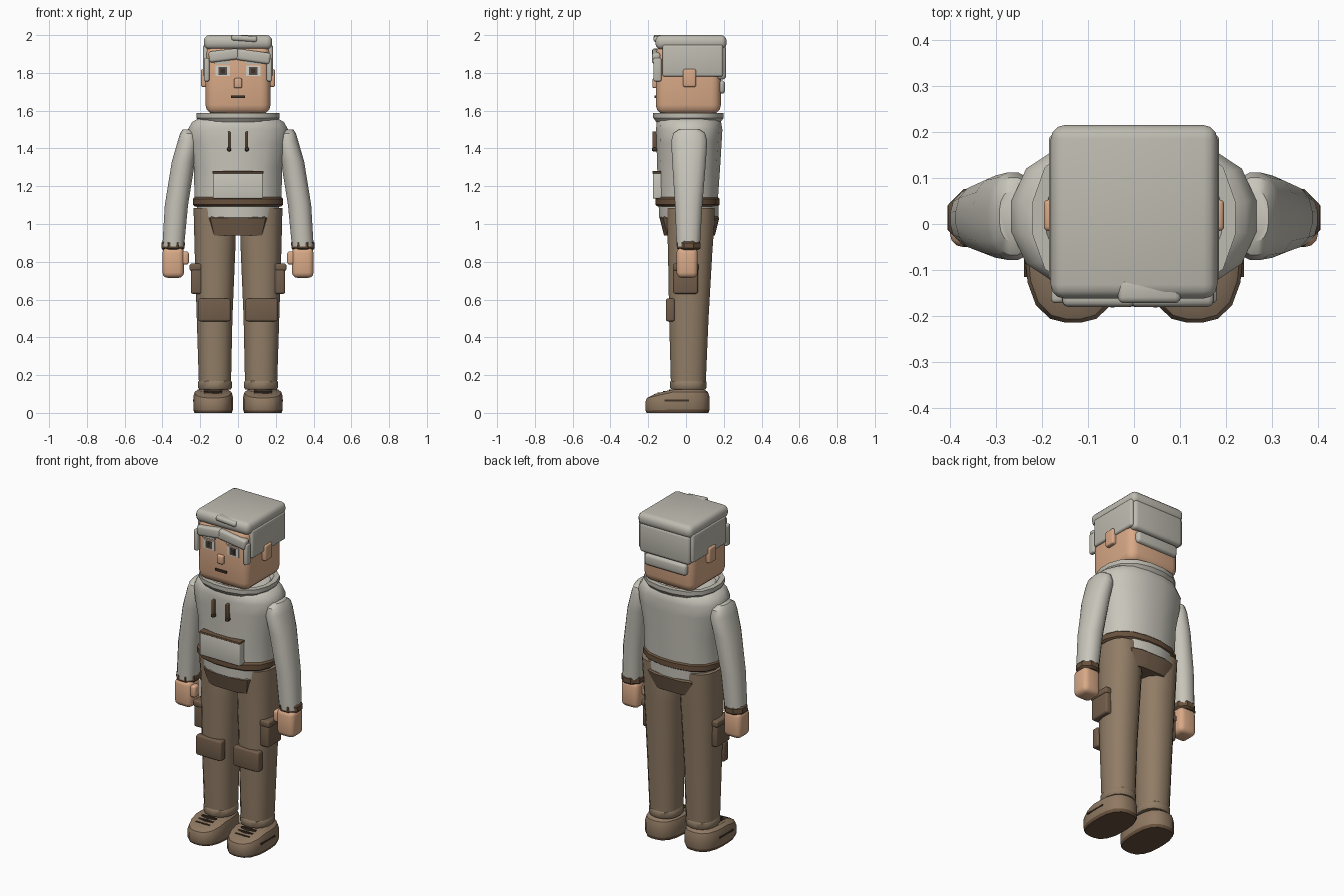
import bpy, bmesh, math
from mathutils import Matrix, Vector

cube = bpy.data.objects.get("Cube")
if cube:
    bpy.data.objects.remove(cube, do_unlink=True)


def material(name, r, g, b):
    m = bpy.data.materials.new(name)
    m.use_nodes = True
    col = [(c / 255) ** 2.2 for c in (r, g, b)] + [1]
    m.diffuse_color = col
    m.node_tree.nodes["Principled BSDF"].inputs["Base Color"].default_value = col
    return m


SKIN = material("skin", 216, 168, 134)
HAIR = material("grey hair", 188, 185, 174)
CLOTH = material("pale cloth", 199, 196, 185)
TROUSER = material("trouser brown", 144, 124, 102)
PATCH = material("patch brown", 114, 94, 76)
TRIM = material("trim brown", 104, 82, 63)
SHOE = material("shoe brown", 142, 120, 98)
DARK = material("dark brown", 66, 54, 44)
WHITE = material("eye white", 212, 210, 202)
IRIS = material("iris grey", 88, 80, 74)


def finish(name, bm, *mats, angle=35):
    bmesh.ops.recalc_face_normals(bm, faces=bm.faces[:])
    me = bpy.data.meshes.new(name)
    bm.to_mesh(me)
    bm.free()
    for m in mats:
        me.materials.append(m)
    for p in me.polygons:
        p.use_smooth = True
    me.set_sharp_from_angle(angle=math.radians(angle))
    ob = bpy.data.objects.new(name, me)
    bpy.context.collection.objects.link(ob)
    return ob


def box(name, xs, ys, zs, mat, bevel=0.0, tilt=0.0):
    """Rounded box between limits, tilted about the y axis."""
    lo, hi = (Vector(v) for v in zip(xs, ys, zs))
    size = hi - lo
    bm = bmesh.new()
    bmesh.ops.create_cube(bm, size=1)
    bmesh.ops.scale(bm, vec=[abs(c) for c in size], verts=bm.verts)
    if bevel:
        bmesh.ops.bevel(bm, geom=bm.edges[:], offset=bevel, segments=3,
                        profile=0.5, affect='EDGES')
    bm.transform(Matrix.Translation((lo + hi) / 2)
                 @ Matrix.Rotation(math.radians(tilt), 4, 'Y'))
    return finish(name, bm, mat)


def loft_mesh(rings, seg=16, power=2.3, loop=False):
    """Stack of rounded outlines, each given as z, cx, rx, cy, ry."""
    bm = bmesh.new()
    rows = []
    for z, cx, rx, cy, ry in rings:
        row = []
        for i in range(seg):
            a = 2 * math.pi * (i + 0.5) / seg
            c, s = math.cos(a), math.sin(a)
            k = (abs(c) ** power + abs(s) ** power) ** (-1 / power)
            row.append(bm.verts.new((cx + rx * c * k, cy + ry * s * k, z)))
        rows.append(row)
    pairs = list(zip(rows, rows[1:]))
    if loop:
        pairs.append((rows[-1], rows[0]))
    else:
        bm.faces.new(rows[0])
        bm.faces.new(rows[-1])
    for a, b in pairs:
        for i in range(seg):
            j = (i + 1) % seg
            bm.faces.new((a[i], a[j], b[j], b[i]))
    return bm


def loft(name, rings, mat, seg=16, power=2.3, loop=False):
    return finish(name, loft_mesh(rings, seg, power, loop), mat)


# Head and neck
box("head", (-.172, .172), (-.16, .185), (1.58, 1.95), SKIN, .05)
loft("neck", [(1.5, 0, .12, .015, .12), (1.62, 0, .12, .015, .12)], SKIN)
box("nose", (-.021, .021), (-.178, -.15), (1.72, 1.772), SKIN, .008)
box("mouth", (-.037, .037), (-.168, -.159), (1.668, 1.681), DARK)

# Hair
box("hair_top", (-.181, .181), (-.162, .215), (1.925, 2), HAIR, .03)
box("hair_back", (-.168, .168), (.16, .213), (1.765, 1.945), HAIR, .02)
box("hair_nape", (-.14, .14), (.165, .207), (1.69, 1.76), HAIR, .018)
box("hair_tuft", (-.035, .102), (-.172, -.12), (1.967, 1.998), HAIR, .013, 4)
box("fringe_right", (-.155, .005), (-.18, -.135), (1.863, 1.922), HAIR, .014, -7)
box("fringe_left", (-.012, .172), (-.18, -.135), (1.857, 1.917), HAIR, .014, 8)

for side, s in (("right", -1), ("left", 1)):
    # Face and hair at each side
    def sx(a, b):
        return sorted((s * a, s * b))

    box("side_hair_" + side, sx(.15, .185), (-.125, .195), (1.78, 1.95), HAIR, .012)
    box("front_lock_" + side, sx(.152, .18), (-.172, -.13), (1.755, 1.88), HAIR, .009)
    box("ear_" + side, sx(.15, .196), (-.015, .053), (1.725, 1.82), SKIN, .01)
    box("eye_" + side, sx(.042, .118), (-.163, -.156), (1.784, 1.838), WHITE)
    box("iris_" + side, sx(.059, .102), (-.166, -.158), (1.79, 1.832), IRIS)
    box("pupil_" + side, sx(.07, .092), (-.168, -.16), (1.798, 1.824), DARK)
    box("eyebrow_" + side, sx(.04, .125), (-.167, -.155), (1.848, 1.862), HAIR)

    # Sleeve, cuff and hand
    loft("sleeve_" + side, [(.88, s * .343, .058, .012, .062),
                            (1.1, s * .326, .062, .014, .073),
                            (1.33, s * .289, .062, .016, .09),
                            (1.44, s * .263, .056, .017, .096),
                            (1.48, s * .262, .045, .017, .085),
                            (1.5, s * .265, .028, .017, .055)], CLOTH, 16, 2.4)
    loft("sleeve_cuff_" + side, [(.862, s * .344, .056, .014, .054),
                                 (.872, s * .344, .065, .014, .066),
                                 (.9, s * .343, .065, .014, .066),
                                 (.912, s * .342, .056, .014, .056)], TRIM, 8)
    box("hand_" + side, sx(.286, .4), (-.05, .062), (.715, .875), SKIN, .028)
    box("thumb_" + side, sx(.26, .3), (-.04, .01), (.785, .855), SKIN, .013)

    # Trouser leg with patches
    loft("trouser_leg_" + side, [(.13, s * .122, .085, .012, .092),
                                 (.5, s * .124, .095, .015, .105),
                                 (.85, s * .122, .108, .022, .118),
                                 (1, s * .122, .112, .025, .126),
                                 (1.085, s * .136, .1, .025, .128)], TROUSER, 16, 2.5)
    loft("trouser_hem_" + side, [(.125, s * .122, .085, .012, .092),
                                 (.135, s * .122, .091, .012, .098),
                                 (.163, s * .122, .091, .012, .098),
                                 (.173, s * .122, .084, .012, .091)], TROUSER)
    box("knee_patch_" + side, sx(.04, .21), (-.107, -.06), (.485, .605), PATCH, .01)
    box("cargo_pocket_" + side, sx(.19, .25), (-.068, .063), (.63, .765), PATCH, .012)
    box("pocket_flap_" + side, sx(.19, .256), (-.07, .066), (.752, .79), PATCH, .01)

    # Shoe: outline stack lowered towards the toe, sole picked by height
    cx = s * .132
    bm = loft_mesh([(0, cx, .099, -.045, .164), (.018, cx, .105, -.045, .17),
                    (.085, cx, .105, -.045, .17), (.11, cx, .098, -.045, .162),
                    (.125, cx, .078, -.035, .13)], 20, 2.7)
    for v in bm.verts:
        drop = max(0, -.07 - v.co.y) / .145
        v.co.z *= 1 - .3 * drop
    for f in bm.faces:
        f.material_index = int(f.calc_center_median().z < .012)
    finish("shoe_" + side, bm, SHOE, TRIM)
    for i in range(3):
        y, z = -.085 - .03 * i, .12 - .008 * i
        box(f"lace_{side}_{i + 1}", sx(.085, .18), (y - .006, y + .006),
            (z - .012, z + .003), DARK)
    box("shoe_stripe_" + side, sx(.228, .239), (-.115, .015), (.061, .07), DARK)

    # Hood drawstring
    box("drawstring_" + side, sx(.04, .054), (-.178, -.14), (1.4, 1.49), TRIM, .005)
    box("drawstring_tip_" + side, sx(.037, .057), (-.181, -.14), (1.385, 1.405), DARK, .006)

# Hoodie
loft("hoodie_body", [(1.1, 0, .232, .01, .158), (1.3, 0, .235, .014, .168),
                     (1.43, 0, .262, .016, .174), (1.5, 0, .268, .017, .177),
                     (1.54, 0, .245, .015, .172), (1.565, 0, .2, .013, .16)], CLOTH, 16, 2.4)
loft("hoodie_collar", [(1.54, 0, .205, .013, .172), (1.562, 0, .222, .013, .188),
                       (1.587, 0, .222, .013, .188), (1.587, 0, .192, .013, .16),
                       (1.555, 0, .165, .013, .14)], HAIR, 16, 2.4, True)
loft("hoodie_waistband", [(1.093, 0, .23, .008, .16), (1.102, 0, .241, .008, .171),
                          (1.133, 0, .241, .008, .171), (1.143, 0, .23, .008, .16)],
     TRIM, 16, 2.4)
box("front_pocket", (-.133, .133), (-.176, -.1), (1.135, 1.272), CLOTH, .006)
box("pocket_trim", (-.136, .136), (-.178, -.1), (1.268, 1.28), TRIM, .003)

# Shirt hem and trouser seat
loft("shirt_hem", [(1.025, 0, .19, .014, .15), (1.035, 0, .21, .014, .158),
                   (1.1, 0, .222, .014, .16)], CLOTH, 16, 2.4)
loft("trouser_seat", [(.94, 0, .145, .018, .135), (1.032, 0, .168, .018, .158),
                      (1.04, 0, .16, .018, .15)], PATCH, 20, 5)
